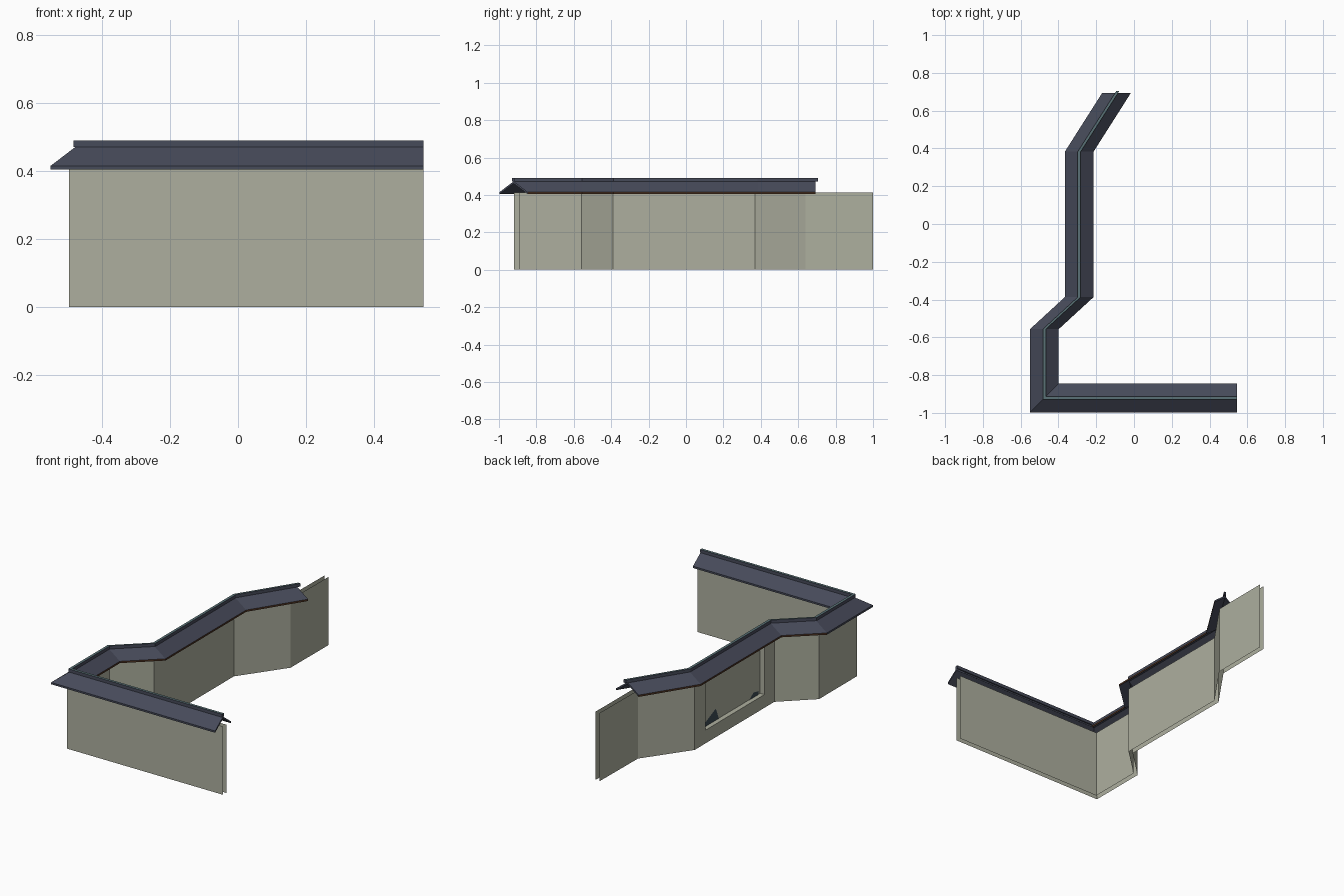
import bpy, bmesh
from mathutils import Vector

if "Cube" in bpy.data.objects:
    bpy.data.objects.remove(bpy.data.objects["Cube"])


def material(name, rgb):
    m = bpy.data.materials.new(name)
    m.diffuse_color = (*rgb, 1)
    m.use_nodes = True
    m.node_tree.nodes["Principled BSDF"].inputs["Base Color"].default_value = m.diffuse_color
    return m


PLASTER = material("grey plaster", (0.42, 0.43, 0.345))
SLATE = material("slate tile", (0.062, 0.069, 0.101))
TEAL = material("ridge teal", (0.10, 0.165, 0.18))
BROWN = material("eave brown", (0.075, 0.033, 0.016))
DARK = material("dark lattice", (0.045, 0.07, 0.09))


def make(name, bm, mats):
    me = bpy.data.meshes.new(name)
    bm.to_mesh(me)
    bm.free()
    for m in mats:
        me.materials.append(m)
    ob = bpy.data.objects.new(name, me)
    bpy.context.collection.objects.link(ob)
    return ob


def quad(bm, *pts):
    return bm.faces.new([bm.verts.new(p) for p in pts])


# Outward offset direction at each path point: front end, corner, then -x
OUT = [(0, -1), (-1, -1)] + [(-1, 0)] * 4


def sweep(name, path, profile, mats, rule):
    """Sweep a closed (offset, height) profile along the wall line."""
    bm = bmesh.new()
    rings = [[bm.verts.new((p[0] + o[0] * u, p[1] + o[1] * u, z)) for u, z in profile]
             for p, o in zip(path, OUT)]
    n = len(profile)
    for s in range(len(rings) - 1):
        for k in range(n):
            j = (k + 1) % n
            f = bm.faces.new([rings[s][k], rings[s][j], rings[s + 1][j], rings[s + 1][k]])
            f.material_index = rule(s, k)
    bm.faces.new(rings[0])
    bm.faces.new(rings[-1])
    bmesh.ops.recalc_face_normals(bm, faces=bm.faces)
    return make(name, bm, mats)


LINE = [(0.545, -0.921), (-0.475, -0.921), (-0.475, -0.557), (-0.29, -0.387), (-0.29, 0.383)]

# Tiled roof: thin inverted V, brown eave edges along the side runs
ROOF = [(0.076, 0.404), (0.076, 0.415), (0, 0.473), (-0.076, 0.415), (-0.076, 0.404), (0, 0.461)]
sweep("wall_roof", LINE + [(-0.093, 0.693)], ROOF, [SLATE, BROWN],
      lambda s, k: int((k == 0 and s >= 2) or (k == 3 and s >= 1)))

# Ridge cap: slate sides, teal top
RIDGE = [(0.008, 0.471), (0.008, 0.49), (-0.008, 0.49), (-0.008, 0.471)]
sweep("roof_ridge", LINE + [(-0.085, 0.705)], RIDGE, [SLATE, TEAL],
      lambda s, k: int(k == 1))

# Wall: two open sheets, the outer one with a window opening
H = 0.412
OUTER = [(0.545, -0.92), (-0.497, -0.92), (-0.497, -0.56), (-0.317, -0.39),
         (-0.317, 0.37), (-0.127, 0.64), (-0.123, 1.0)]
INNER = [(0.545, -0.89), (-0.467, -0.89), (-0.467, -0.56), (-0.287, -0.39),
         (-0.287, 0.37), (-0.097, 0.64), (-0.095, 1.0)]
Y0, Y1, Z0, Z1 = -0.296, 0.266, 0.08, 0.367
HOLE = [(Y0, Z0), (Y1, Z0), (Y1, Z1), (Y0, Z1)]


def sheet(name, path, outer):
    bm = bmesh.new()
    for s, (a, b) in enumerate(zip(path, path[1:])):
        if not outer:
            a, b = b, a
        if outer and s == 3:
            x = a[0]
            rim = [(a[1], 0), (b[1], 0), (b[1], H), (a[1], H)]
            for k in range(4):
                j = (k + 1) % 4
                quad(bm, *[(x, y, z) for y, z in (rim[j], rim[k], HOLE[k], HOLE[j])])
        else:
            quad(bm, (*b, 0), (*a, 0), (*a, H), (*b, H))
    bmesh.ops.remove_doubles(bm, verts=bm.verts, dist=1e-5)
    return make(name, bm, [PLASTER])


sheet("wall_outer_face", OUTER, True)
sheet("wall_inner_face", INNER, False)

# Window reveal and the back panel of the niche
bm = bmesh.new()
for k in range(4):
    p, q = HOLE[k], HOLE[(k + 1) % 4]
    quad(bm, (-0.317, *p), (-0.317, *q), (-0.288, *q), (-0.288, *p))
quad(bm, *[(-0.288, y, z) for y, z in reversed(HOLE)])
make("window_niche", bm, [PLASTER])

# Dark remnants of the window lattice at the bottom of the niche
bm = bmesh.new()
for pts in ([(0.24, 0.08), (0.10, 0.08), (0.13, 0.15), (0.24, 0.10)],
            [(-0.19, 0.08), (-0.28, 0.08), (-0.28, 0.10), (-0.23, 0.11)]):
    quad(bm, *[(-0.290, y, z) for y, z in pts])
make("window_lattice", bm, [DARK])
